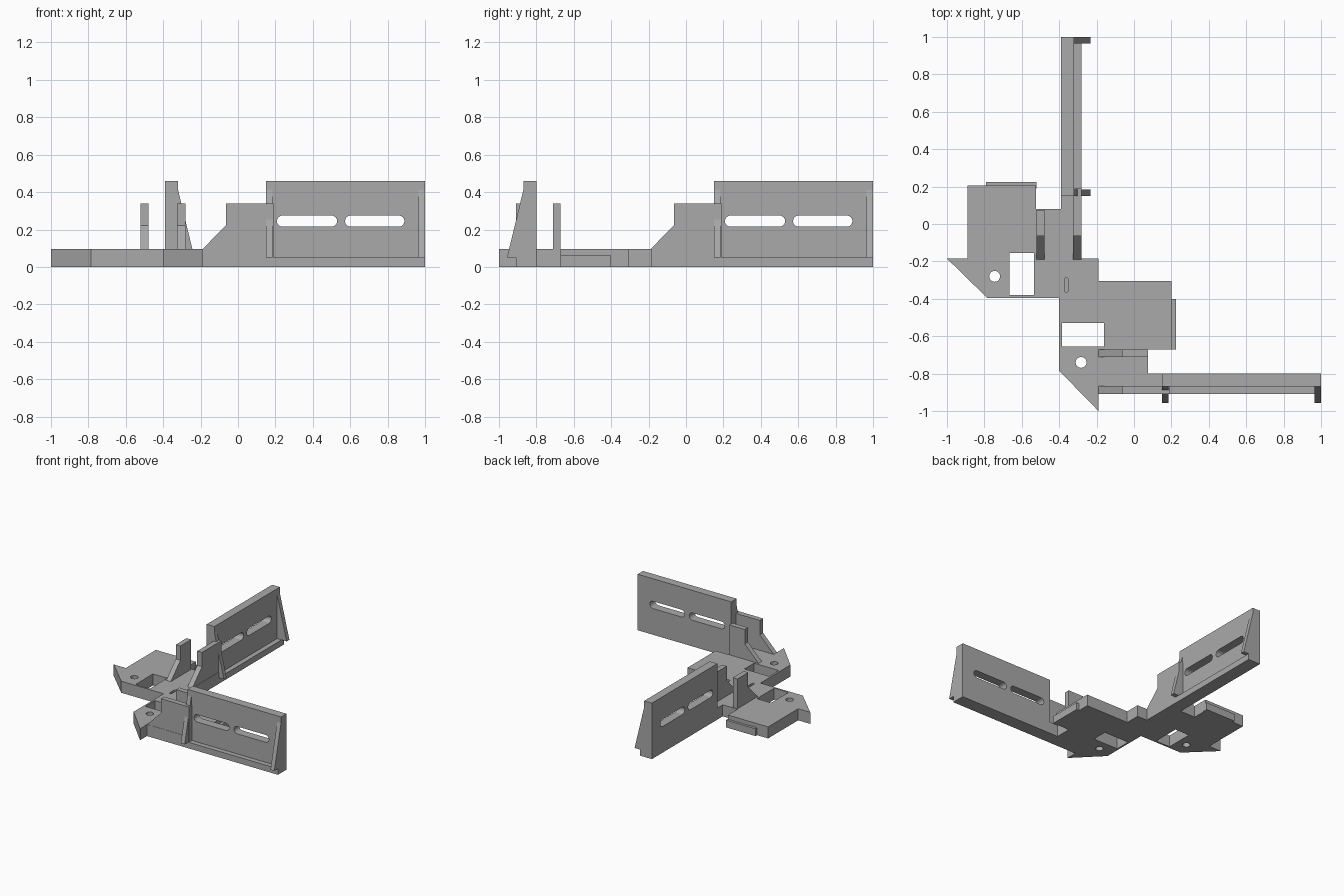
import bpy, bmesh, math
from mathutils import Matrix

cube = bpy.data.objects.get("Cube")
if cube:
    bpy.data.objects.remove(cube, do_unlink=True)

grey = bpy.data.materials.new("plain grey")
grey.use_nodes = True
grey.diffuse_color = (0.40, 0.40, 0.40, 1)
grey.node_tree.nodes["Principled BSDF"].inputs["Base Color"].default_value = (0.40, 0.40, 0.40, 1)

PLACE = {"Z": lambda a, b, t: (a, b, t),
         "Y": lambda a, b, t: (a, t, b),
         "X": lambda a, b, t: (t, a, b)}


def prism(name, pts, axis, lo, hi, matrix=Matrix()):
    """Extrude a flat profile along an axis from lo to hi."""
    bm = bmesh.new()
    face = bm.faces.new([bm.verts.new(PLACE[axis](a, b, lo)) for a, b in pts])
    ext = bmesh.ops.extrude_face_region(bm, geom=[face])
    moved = [v for v in ext["geom"] if isinstance(v, bmesh.types.BMVert)]
    bmesh.ops.translate(bm, verts=moved, vec=PLACE[axis](0, 0, hi - lo))
    bm.transform(matrix)
    bmesh.ops.recalc_face_normals(bm, faces=bm.faces)
    mesh = bpy.data.meshes.new(name)
    bm.to_mesh(mesh)
    bm.free()
    mesh.materials.append(grey)
    obj = bpy.data.objects.new(name, mesh)
    bpy.context.collection.objects.link(obj)
    return obj


def rect(a0, a1, b0, b1):
    return [(a0, b0), (a1, b0), (a1, b1), (a0, b1)]


def slot(a0, a1, b0, b1, steps=8):
    """Round-ended outline, lengthwise along the first coordinate."""
    r, mid = (b1 - b0) / 2, (b0 + b1) / 2
    pts = []
    for centre, start in ((a1 - r, -90), (a0 + r, 90)):
        for i in range(steps + 1):
            t = math.radians(start + 180 * i / steps)
            pts.append((centre + r * math.cos(t), mid + r * math.sin(t)))
    return pts


def circle(x, y, r, n=24):
    return [(x + r * math.cos(math.tau * i / n), y + r * math.sin(math.tau * i / n)) for i in range(n)]


def cut(obj, cutters):
    for cutter in cutters:
        cutter.hide_render = True
        mod = obj.modifiers.new("cut", "BOOLEAN")
        mod.operation, mod.solver, mod.object = "DIFFERENCE", "EXACT", cutter
        bpy.context.view_layer.objects.active = obj
        bpy.ops.object.modifier_apply(modifier=mod.name)
        bpy.data.objects.remove(cutter, do_unlink=True)


# Base slab with both feet, both side blocks and the arm roots
outline = [(-1, -.185), (-.785, -.395), (-.4, -.395), (-.4, -.785), (-.19, -1),
           (-.19, -.91), (.155, -.91), (.155, -.8), (.075, -.8), (.075, -.67),
           (.2, -.67), (.2, -.305), (-.19, -.305), (-.19, -.185), (-.28, -.185),
           (-.28, .155), (-.39, .155), (-.39, .08), (-.525, .08), (-.525, .205),
           (-.89, .205), (-.89, -.185)]
base = prism("base_slab", outline, "Z", 0, .095)

# Windows, screw holes and shallow vents in the slab
cutters = [prism("window_cutter", rect(-.665, -.535, -.38, -.155), "Z", -.1, .2),
           prism("window_cutter", rect(-.385, -.16, -.655, -.53), "Z", -.1, .2)]
cutters += [prism("hole_cutter", circle(x, y, .029), "Z", -.1, .2)
            for x, y in ((-.745, -.28), (-.283, -.74))]
turn = Matrix.Rotation(math.pi / 2, 4, "Z")
cutters += [prism("vent_cutter", slot(-.365, -.287, -x - .01, -x + .01), "Z", .05, .2, turn)
            for x in (-.362, -.325, -.288)]
cut(base, cutters)

# The two arms are the same parts, the second turned a quarter
quarter = Matrix.Translation((-1.19, 0, 0)) @ turn
for side, m in (("right", Matrix()), ("back", quarter)):

    def guide(end):
        return [(-.19, 0), (end, 0), (end, .34), (-.065, .34), (-.065, .222), (-.19, .095)]

    prism(side + "_outer_guide", guide(.19), "Y", -.908, -.865, m)
    prism(side + "_inner_guide", guide(.075), "Y", -.712, -.67, m)
    # Low step on the outside of the block
    prism(side + "_block_step", rect(.19, .225, -.67, -.4), "Z", 0, .06, m)
    # Upright plate with two long slots
    plate = prism(side + "_plate", rect(.15, 1, 0, .46), "Y", -.87, -.8, m)
    cut(plate, [prism("slot_cutter", slot(a, b, .215, .275), "Y", -1, -.7, m)
                for a, b in ((.208, .53), (.572, .89))])
    # Foot ledge and sloping ribs
    prism(side + "_ledge", rect(.15, 1, -.91, -.865), "Z", 0, .05, m)
    for label, x in (("near", .15), ("far", .965)):
        prism(side + "_" + label + "_rib", [(-.86, .05), (-.957, .05), (-.87, .41), (-.86, .41)],
              "X", x, x + .035, m)
